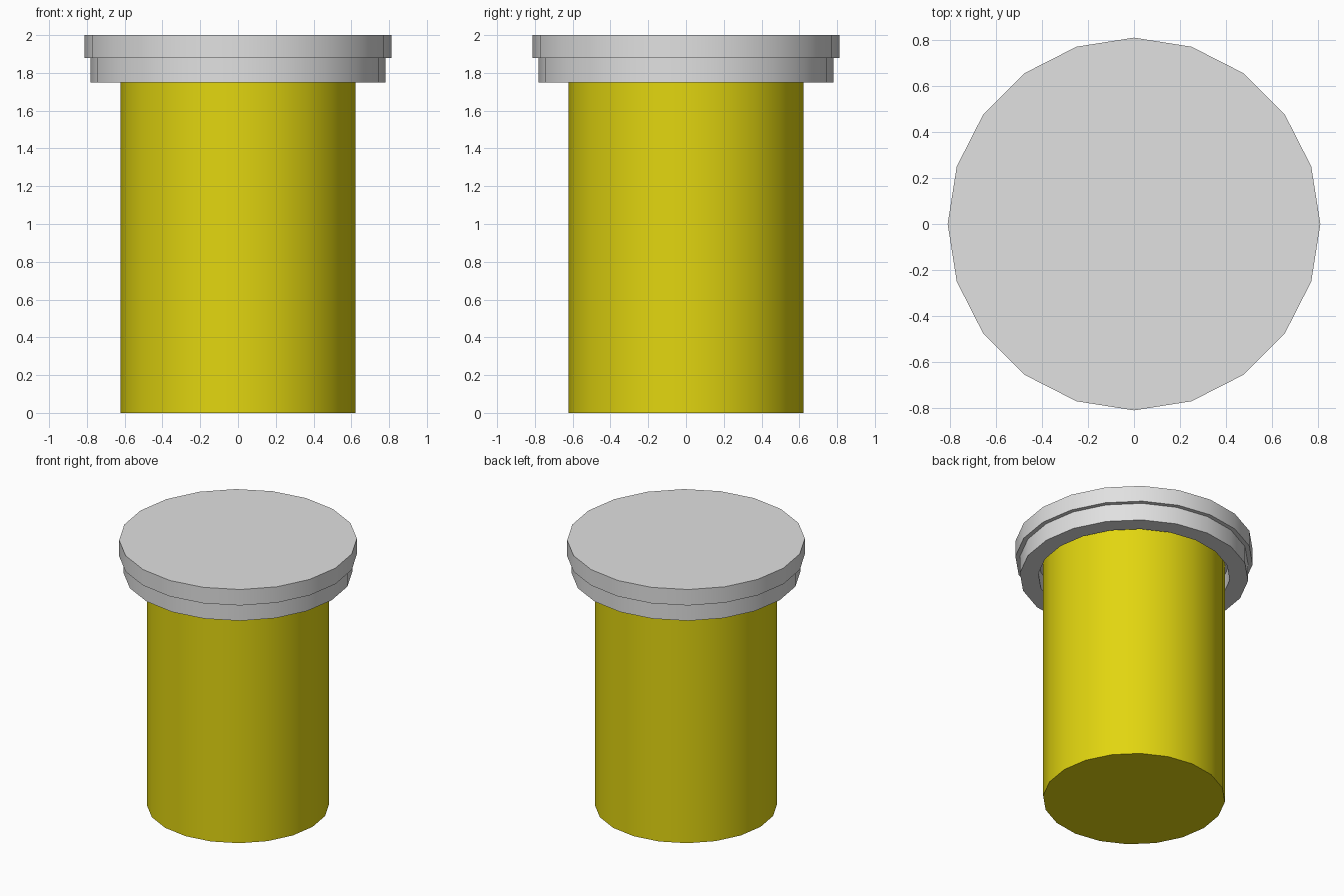
import bpy, bmesh, math

if "Cube" in bpy.data.objects:
    bpy.data.objects.remove(bpy.data.objects["Cube"])

SIDES = 20


def material(name, color):
    m = bpy.data.materials.new(name)
    m.diffuse_color = (*color, 1.0)
    m.use_nodes = True
    m.node_tree.nodes["Principled BSDF"].inputs["Base Color"].default_value = m.diffuse_color
    return m


def lathe(name, profile, mat):
    """Revolve (radius, z) points around z; radius 0 ends become n-gon discs."""
    bm = bmesh.new()
    rings = []
    for r, z in profile:
        rings.append([bm.verts.new((r * math.cos(2 * math.pi * i / SIDES),
                                    r * math.sin(2 * math.pi * i / SIDES), z))
                      for i in range(SIDES)])
    for a, b in zip(rings, rings[1:]):
        for i in range(SIDES):
            j = (i + 1) % SIDES
            bm.faces.new((a[i], a[j], b[j], b[i]))
    bm.faces.new(rings[0])
    bm.faces.new(rings[-1])
    bmesh.ops.recalc_face_normals(bm, faces=bm.faces)
    me = bpy.data.meshes.new(name)
    bm.to_mesh(me)
    bm.free()
    me.materials.append(mat)
    ob = bpy.data.objects.new(name, me)
    bpy.context.collection.objects.link(ob)
    bpy.ops.object.select_all(action='DESELECT')
    ob.select_set(True)
    bpy.context.view_layer.objects.active = ob
    bpy.ops.object.shade_smooth_by_angle(angle=math.radians(30))
    return ob


yellow = material("yellow", (0.76, 0.67, 0.005))
grey = material("light_grey", (0.75, 0.75, 0.75))

# Cylindrical container body, rising into the lid
lathe("container_body", [(0.622, 0.0), (0.622, 1.87)], yellow)

# Stepped lid, hollow underneath with a small gap around the body
lathe("lid", [(0.655, 1.875), (0.655, 1.75), (0.781, 1.75),
              (0.781, 1.88), (0.812, 1.88), (0.812, 2.0)], grey)
